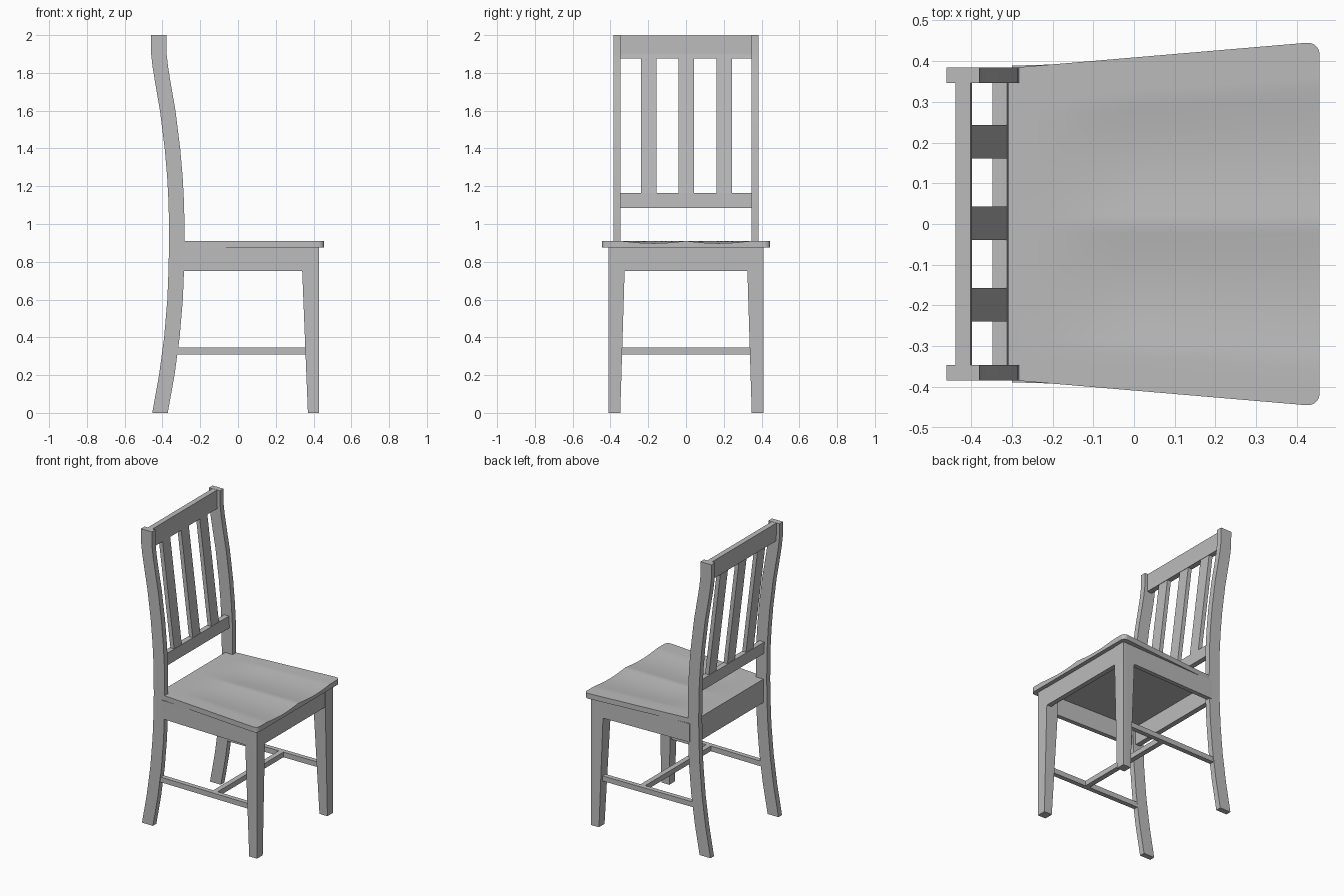
import bpy, bmesh, math
from mathutils import Vector

cube = bpy.data.objects.get("Cube")
if cube:
    bpy.data.objects.remove(cube)

paint = bpy.data.materials.new("grey_wood")
paint.use_nodes = True
paint.diffuse_color = (0.5, 0.5, 0.5, 1)
paint.node_tree.nodes["Principled BSDF"].inputs["Base Color"].default_value = (0.5, 0.5, 0.5, 1)


def loft(name, rings, smooth=False):
    """Skin a row of matching closed cross-sections and cap both ends."""
    bm = bmesh.new()
    rows = [[bm.verts.new(p) for p in ring] for ring in rings]
    n = len(rows[0])
    for a, b in zip(rows, rows[1:]):
        for i in range(n):
            j = (i + 1) % n
            bm.faces.new((a[i], a[j], b[j], b[i]))
    bm.faces.new(rows[0])
    bm.faces.new(rows[-1][::-1])
    bmesh.ops.recalc_face_normals(bm, faces=bm.faces)
    mesh = bpy.data.meshes.new(name)
    bm.to_mesh(mesh)
    bm.free()
    mesh.materials.append(paint)
    obj = bpy.data.objects.new(name, mesh)
    bpy.context.collection.objects.link(obj)
    if smooth:
        bpy.ops.object.select_all(action="DESELECT")
        obj.select_set(True)
        bpy.context.view_layer.objects.active = obj
        bpy.ops.object.shade_smooth_by_angle(angle=math.radians(25))
    return obj


def rect(x0, x1, y0, y1, z):
    return [(x0, y0, z), (x1, y0, z), (x1, y1, z), (x0, y1, z)]


def box(name, x0, x1, y0, y1, z0, z1):
    return loft(name, [rect(x0, x1, y0, y1, z) for z in (z0, z1)])


def flip(ring):
    return [(x, -y, z) for x, y, z in ring]


def pair(name, rings, smooth=False):
    loft("left_" + name, rings, smooth)
    loft("right_" + name, [flip(r) for r in rings], smooth)


# Curve of the back posts: height, centre x
KNOTS = [(0, -.413), (.2, -.377), (.4, -.35), (.6, -.333), (.75, -.327), (.9, -.324),
         (1.1, -.326), (1.25, -.334), (1.4, -.347), (1.6, -.372), (1.75, -.398),
         (1.83, -.411), (1.9, -.419), (2, -.42)]


def centre(z):
    for (z0, x0), (z1, x1) in zip(KNOTS, KNOTS[1:]):
        if z <= z1:
            return x0 + (x1 - x0) * (z - z0) / (z1 - z0)
    return KNOTS[-1][1]


# Back posts, running from floor to top
pair("back_post", [rect(x - .041, x + .041, .347, .385, z) for z, x in KNOTS], True)

# Front legs: tapered on the two inner faces below the apron
def leg_ring(inner_x, inner_y, z):
    return [(inner_x, inner_y, z), (.43, inner_y, z), (.43, .41, z),
            (.405, .41, z), (inner_x, .408, z)]

pair("front_leg", [leg_ring(.37, .348, 0), leg_ring(.34, .325, .75), leg_ring(.34, .325, .875)])

# Aprons under the seat
def side_ring(x, y, half, z0, z1):
    return [(x, y - half, z0), (x, y + half, z0), (x, y + half, z1), (x, y - half, z1)]

pair("side_apron", [side_ring(-.3, .374, .015, .75, .876), side_ring(.36, .393, .015, .75, .876)])
box("front_apron", .395, .428, -.34, .34, .75, .876)
box("back_apron", -.34, -.305, -.36, .36, .75, .876)

# Stretchers
pair("side_stretcher", [side_ring(-.345, .364, .016, .31, .345), side_ring(.38, .372, .016, .31, .345)])
box("cross_stretcher", .06, .095, -.36, .36, .31, .345)

# Back rails follow the post curve
for name, heights in (("top_rail", (1.875, 1.9, 1.999)), ("lower_rail", (1.085, 1.165))):
    loft(name, [rect(centre(z) - .018, centre(z) + .018, -.35, .35, z) for z in heights])

# Three straight back slats
for name, y in (("right_slat", -.198), ("middle_slat", .002), ("left_slat", .202)):
    loft(name, [rect(x - .014, x + .014, y - .041, y + .041, z)
                for z, x in ((1.15, -.326), (1.89, -.417))])

# Seat: flared plan, rounded front corners, two shallow hollows beside a ridge
BACK, FRONT, RADIUS, TOP, UNDER = -.284, .456, .032, .91, .875


def half_width(x):
    w = .385 + .085 * (x - BACK)
    over = max(0, x - (FRONT - RADIUS))
    return w - RADIUS + math.sqrt(max(0, RADIUS ** 2 - over ** 2))


def seat_top(x, y):
    t = abs(y) / (.31 + .07 * x)
    s = min(1, max(0, (x - BACK) / .3))
    hollow = math.sin(math.pi * t) if t < 1 else 0
    return TOP - .012 * s * s * (3 - 2 * s) * hollow


stations = [BACK + (FRONT - RADIUS - BACK) * i / 16 for i in range(17)]
stations += [FRONT - RADIUS + RADIUS * math.sin(math.pi * i / 16) for i in range(1, 9)]
rings = []
for x in stations:
    w = half_width(x)
    across = [w * (i / 20 - 1) for i in range(41)]
    rings.append([(x, y, seat_top(x, y)) for y in across] + [(x, w, UNDER), (x, -w, UNDER)])
loft("seat", rings, True)
box("seat_back_edge", -.34, BACK, -.35, .35, UNDER, TOP)
